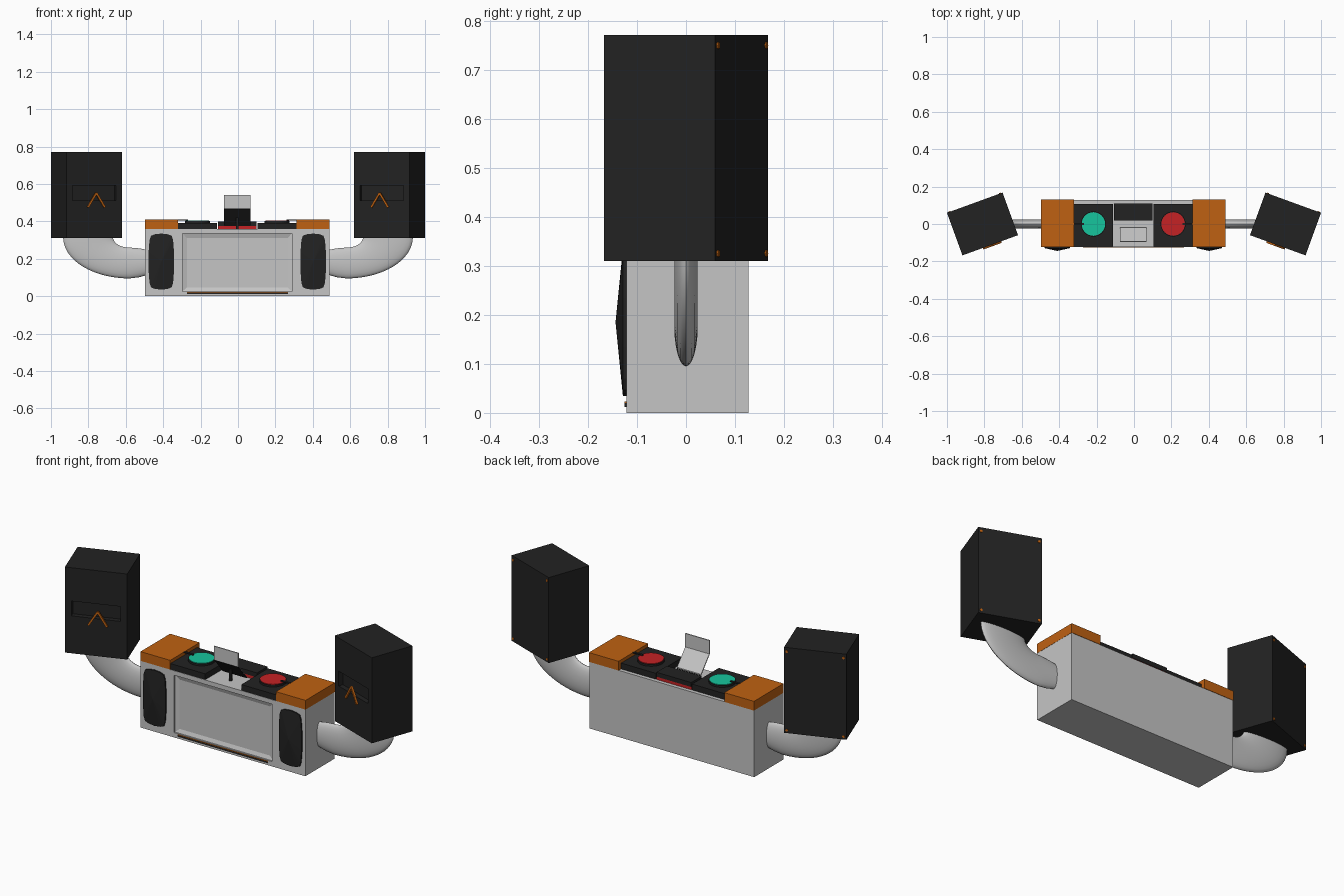
import bpy, bmesh, math
from mathutils import Matrix, Vector

if "Cube" in bpy.data.objects:
    bpy.data.objects.remove(bpy.data.objects["Cube"])

CX = -0.004  # centre line of the body


def material(name, rgb):
    m = bpy.data.materials.new(name)
    m.diffuse_color = (*rgb, 1)
    m.use_nodes = True
    m.node_tree.nodes["Principled BSDF"].inputs["Base Color"].default_value = m.diffuse_color
    return m


GREY = material("light grey", (0.56, 0.56, 0.56))
BLACK = material("black", (0.016, 0.016, 0.016))
ORANGE = material("orange", (0.52, 0.12, 0.006))
TEAL = material("teal", (0.008, 0.56, 0.34))
RED = material("red", (0.56, 0.016, 0.018))


def finish(name, bm, mat, matrix=None):
    bmesh.ops.recalc_face_normals(bm, faces=bm.faces)
    me = bpy.data.meshes.new(name)
    bm.to_mesh(me)
    bm.free()
    me.materials.append(mat)
    ob = bpy.data.objects.new(name, me)
    bpy.context.collection.objects.link(ob)
    if matrix:
        ob.matrix_world = matrix
    return ob


def box(name, x, y, z, mat, matrix=None):
    bm = bmesh.new()
    bmesh.ops.create_cube(bm, size=1)
    for v in bm.verts:
        v.co = [a[0] + (c + 0.5) * (a[1] - a[0]) for a, c in zip((x, y, z), v.co)]
    return finish(name, bm, mat, matrix)


def cylinder(name, r, depth, mat, matrix, sides=32):
    bm = bmesh.new()
    bmesh.ops.create_cone(bm, cap_ends=True, segments=sides, radius1=r, radius2=r, depth=depth)
    return finish(name, bm, mat, matrix)


def cut(target, cutter):
    mod = target.modifiers.new("cut", 'BOOLEAN')
    mod.object = cutter
    mod.solver = 'EXACT'
    cutter.hide_render = True
    cutter.hide_set(True)


def bar(name, a, b, width, y0, y1, mat, matrix):
    """Flat bar in the local xz plane from a to b."""
    a, b = Vector(a), Vector(b)
    n = Vector((-(b - a).y, (b - a).x)).normalized() * width / 2
    bm = bmesh.new()
    rings = [[bm.verts.new((p.x, y, p.y)) for p in (a + n, b + n, b - n, a - n)] for y in (y0, y1)]
    bridge(bm, rings)
    return finish(name, bm, mat, matrix)


def bridge(bm, rings):
    """Skin a list of closed rings and cap both ends."""
    n = len(rings[0])
    for p, q in zip(rings, rings[1:]):
        for i in range(n):
            bm.faces.new((p[i], p[(i + 1) % n], q[(i + 1) % n], q[i]))
    bm.faces.new(rings[0])
    bm.faces.new(rings[-1])


# Main body with a sloped recess for the front screen
body = box("body", (CX - 0.493, CX + 0.492), (-0.122, 0.128), (0, 0.36), GREY)
bm = bmesh.new()
rings = []
for y, hx, z0, z1 in ((-0.14, 0.293, 0.026, 0.336), (-0.114, 0.293, 0.026, 0.336),
                      (-0.106, 0.27, 0.046, 0.312)):
    rings.append([bm.verts.new((CX + sx * hx, y, z))
                  for sx, z in ((-1, z0), (1, z0), (1, z1), (-1, z1))])
bridge(bm, rings)
cut(body, finish("screen_cutter", bm, GREY))

# Slim strip below the screen
box("lower_strip", (CX - 0.27, CX + 0.27), (-0.126, -0.12), (0.012, 0.02), BLACK)
box("lower_strip_top", (CX - 0.27, CX + 0.27), (-0.1255, -0.12), (0.02, 0.023), ORANGE)

for s, side in ((-1, "left"), (1, "right")):
    # Orange end cap
    xs = sorted((CX + s * 0.316, CX + s * 0.493))
    box(side + "_end_cap", xs, (-0.122, 0.13), (0.36, 0.41), ORANGE)

    # Faceted speaker grille on the body front
    quarter = [(0.068, 0.05), (0.063, 0.115), (0.055, 0.138), (0.035, 0.146), (0.0, 0.15)]
    half = quarter + [(-x, z) for x, z in quarter[-2::-1]]
    outline = half + [(-x, -z) for x, z in half]
    bm = bmesh.new()
    gx = CX + s * 0.406
    back, front = [[bm.verts.new((gx + x, y, 0.185 + z)) for x, z in outline]
                   for y in (-0.118, -0.129)]
    tip = bm.verts.new((gx, -0.144, 0.185))
    n = len(outline)
    for i in range(n):
        j = (i + 1) % n
        bm.faces.new((back[i], back[j], front[j], front[i]))
        bm.faces.new((front[i], front[j], tip))
    bm.faces.new(back)
    finish(side + "_grille", bm, BLACK)

    # Turntable deck, platter, coloured disc and needle
    xs = sorted((CX + s * 0.108, CX + s * 0.316))
    box(side + "_deck", xs, (-0.12, 0.108), (0.36, 0.392), BLACK)
    dx = CX + s * 0.213
    cylinder(side + "_platter", 0.067, 0.012, BLACK, Matrix.Translation((dx, 0, 0.396)))
    cylinder(side + "_disc", 0.063, 0.004, RED if s > 0 else TEAL,
             Matrix.Translation((dx, 0, 0.403)))
    xs = sorted((CX + s * 0.262, CX + s * 0.318))
    box(side + "_needle", xs, (-0.006, 0.006), (0.406, 0.411), BLACK)

    # Curved flat arm, swept with an elliptical section between inner and outer curves
    stations = [((0.45, 0.124), (0.45, 0.242)), ((0.53, 0.101), (0.53, 0.256))]
    for k in range(17):
        t = math.radians(-90 + 90 * k / 16)
        c, d = math.cos(t), math.sin(t)
        stations.append(((0.58 + 0.355 * c, 0.315 + 0.22 * d),
                         (0.58 + 0.088 * c, 0.315 + 0.055 * d)))
    bm = bmesh.new()
    rings = []
    for o, i in stations:
        o, i = Vector(o), Vector(i)
        ring = []
        for k in range(24):
            a = math.tau * k / 24
            p = (o + i) / 2 + (o - i) / 2 * math.cos(a)
            ring.append(bm.verts.new((s * p.x, 0.024 * math.sin(a), p.y)))
        rings.append(ring)
    bridge(bm, rings)
    arm = finish(side + "_arm", bm, GREY)
    bpy.ops.object.select_all(action='DESELECT')
    arm.select_set(True)
    bpy.context.view_layer.objects.active = arm
    bpy.ops.object.shade_smooth_by_angle(angle=math.radians(40))

    # Speaker box turned inward, with a recessed slot on its front
    m = Matrix.Translation((s * 0.81, 0, 0)) @ Matrix.Rotation(math.radians(-20 * s), 4, 'Z')
    speaker = box(side + "_speaker", (-0.158, 0.158), (-0.121, 0.121), (0.31, 0.772), BLACK, m)
    cut(speaker, box(side + "_slot_cutter", (-0.125, 0.125), (-0.2, -0.095), (0.512, 0.592), BLACK, m))

    # Plain chevron trim
    for e in (-1, 1):
        bar(side + "_chevron_trim", (e * 0.048 - s * 0.01, 0.475), (-s * 0.01, 0.552),
            0.01, -0.13, -0.119, ORANGE, m)

    # Screws at the corners of the speaker back
    for x in (-0.144, 0.144):
        for z in (0.326, 0.751):
            cylinder(side + "_screw", 0.007, 0.006, ORANGE,
                     m @ Matrix.Translation((x, 0.121, z)) @ Matrix.Rotation(math.pi / 2, 4, 'X'), 8)

# Centre control block: red layer under a black panel
box("centre_red_layer", (CX - 0.104, CX + 0.104), (0.02, 0.108), (0.36, 0.376), RED)
box("centre_panel", (CX - 0.104, CX + 0.104), (0.02, 0.11), (0.376, 0.4), BLACK)

# Folding stand: sloped plate with black underside, support and upright plate
for name, lift, mat in (("stand_slope", 0.004, GREY), ("stand_underside", 0.0, BLACK)):
    bm = bmesh.new()
    rings = [[bm.verts.new((x, y, z + lift + h)) for y, z, h in
              ((-0.02, 0.378, 0), (-0.094, 0.466, 0), (-0.094, 0.466, 0.004), (-0.02, 0.378, 0.004))]
             for x in (CX - 0.072, CX + 0.072)]
    bridge(bm, rings)
    finish(name, bm, mat)
box("stand_upright", (CX - 0.072, CX + 0.072), (-0.096, -0.09), (0.468, 0.542), GREY)
box("stand_support", (CX - 0.006, CX + 0.006), (-0.062, -0.05), (0.36, 0.42), BLACK)
